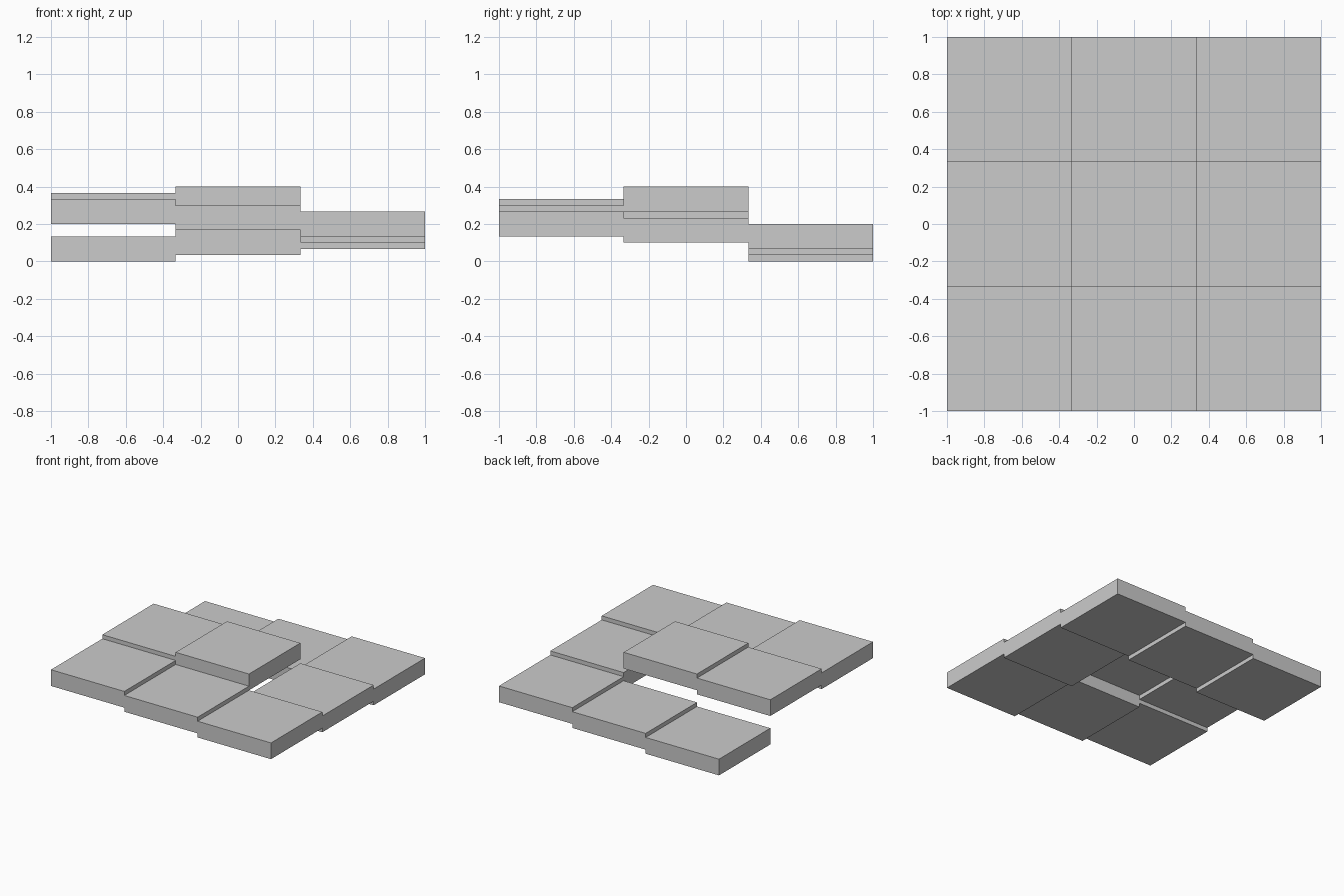
import bpy

if "Cube" in bpy.data.objects:
    bpy.data.objects.remove(bpy.data.objects["Cube"])

SIDE = 2 / 3       # tile width and depth
STEP = 1 / 30      # rise between successive tiles
THICK = 4 * STEP   # tile thickness

# Square spiral of tiles: starts at the back left, winds clockwise, ends in the centre
path = [(-1, 1), (0, 1), (1, 1), (1, 0), (1, -1), (0, -1), (-1, -1), (-1, 0), (0, 0)]

for level, (col, row) in enumerate(path):
    bpy.ops.mesh.primitive_cube_add(
        size=1, location=(col * SIDE, row * SIDE, level * STEP + THICK / 2))
    tile = bpy.context.object
    tile.name = f"spiral_step_{level + 1}"
    tile.scale = (SIDE, SIDE, THICK)
    bpy.ops.object.transform_apply(location=False, rotation=False, scale=True)
